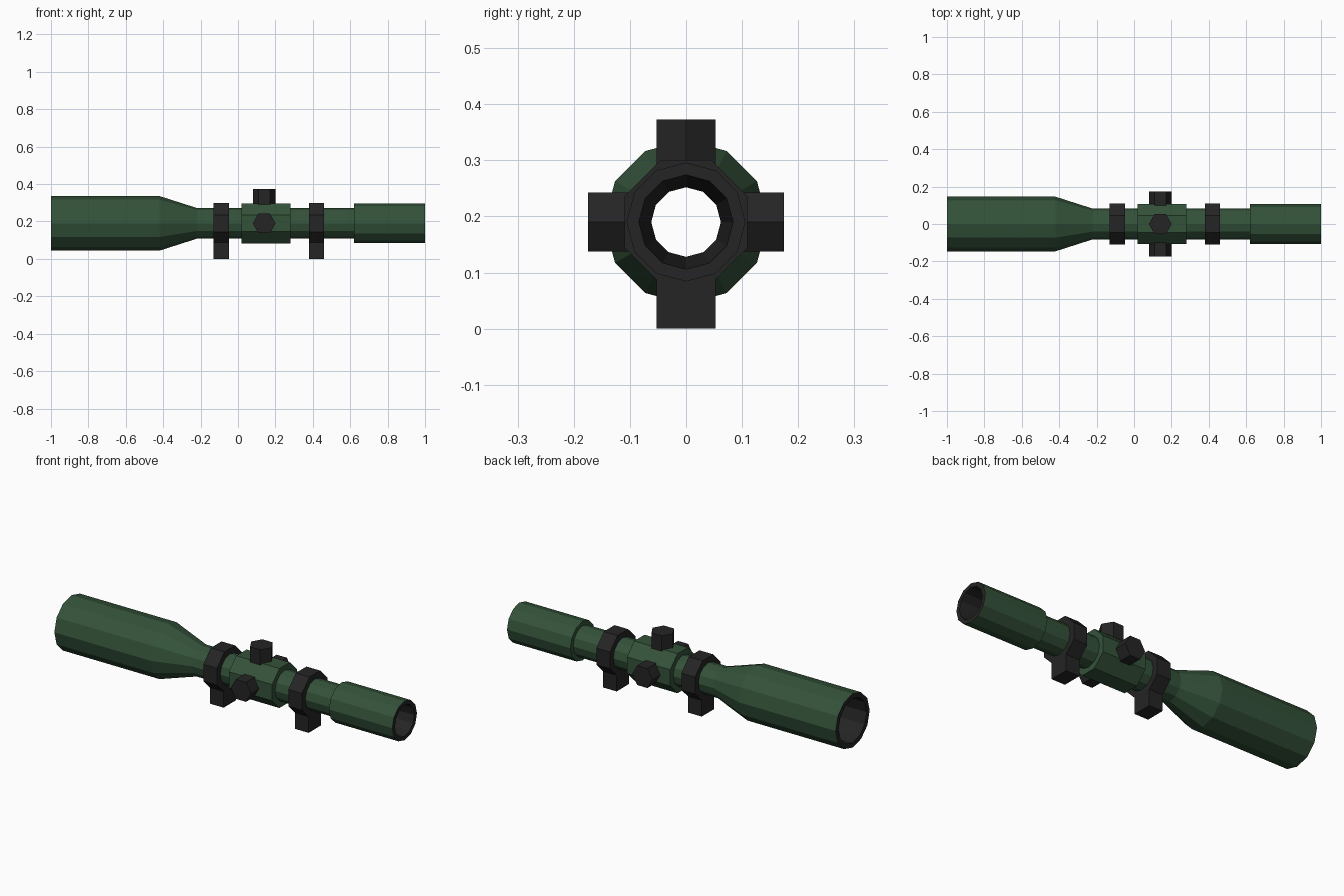
import bpy, bmesh
from math import pi, cos, sin
from mathutils import Matrix, Vector

if "Cube" in bpy.data.objects:
    bpy.data.objects.remove(bpy.data.objects["Cube"])

AXIS_Z = 0.19


def material(name, color):
    m = bpy.data.materials.new(name)
    m.diffuse_color = (*color, 1)
    m.use_nodes = True
    m.node_tree.nodes["Principled BSDF"].inputs["Base Color"].default_value = m.diffuse_color
    return m


GREEN = material("green_paint", (0.034, 0.085, 0.042))
BLACK = material("black_metal", (0.018, 0.018, 0.019))


def finish(name, bm, mats):
    bmesh.ops.recalc_face_normals(bm, faces=bm.faces)
    me = bpy.data.meshes.new(name)
    bm.to_mesh(me)
    bm.free()
    for m in mats:
        me.materials.append(m)
    ob = bpy.data.objects.new(name, me)
    bpy.context.collection.objects.link(ob)
    return ob


def lathe(name, profile, sides, mats, turn=0.0, dark_from=None):
    """Closed (x, radius) loop turned about the sight axis."""
    bm = bmesh.new()
    rings = []
    for x, r in profile:
        rings.append([bm.verts.new((x, r * cos(turn + 2 * pi * i / sides),
                                    AXIS_Z + r * sin(turn + 2 * pi * i / sides)))
                      for i in range(sides)])
    n = len(rings)
    for k in range(n):
        a, b = rings[k], rings[(k + 1) % n]
        for i in range(sides):
            j = (i + 1) % sides
            f = bm.faces.new((a[i], a[j], b[j], b[i]))
            if dark_from is not None and k >= dark_from:
                f.material_index = 1
    return finish(name, bm, mats)


def knob(name, direction):
    """Six-sided adjustment knob standing out from the housing."""
    d = Vector(direction)
    x = Vector((1, 0, 0))
    rot = Matrix((x, d.cross(x), d)).transposed().to_4x4()
    start, end = 0.10, (0.183 if d.z > 0 else 0.175)
    centre = Vector((0.14, 0, AXIS_Z)) + d * (start + end) / 2
    bm = bmesh.new()
    bmesh.ops.create_cone(bm, cap_ends=True, segments=6, radius1=0.061, radius2=0.061,
                          depth=end - start,
                          matrix=Matrix.Translation(centre) @ rot @ Matrix.Rotation(pi / 2, 4, 'Z'))
    # keep a corner pointing along the sight axis
    if max(v.co.x for v in bm.verts) < 0.14 + 0.058:
        bmesh.ops.rotate(bm, verts=bm.verts, cent=centre,
                         matrix=Matrix.Rotation(pi / 6, 3, d))
    return finish(name, bm, [BLACK])


# Main tube: green outside, dark rims and hollow bore
lathe("scope_tube", [(-1, 0.146), (-0.42, 0.146), (-0.22, 0.082), (0.62, 0.082),
                     (0.62, 0.106), (1, 0.106),
                     (1, 0.084), (0.62, 0.062), (-0.22, 0.062), (-0.42, 0.12), (-1, 0.12)],
      12, [GREEN, BLACK], dark_from=5)

# Octagonal housing for the knobs
OCT = 1 / cos(pi / 8)
lathe("knob_housing", [(0.02, 0.107 * OCT), (0.28, 0.107 * OCT), (0.28, 0.07), (0.02, 0.07)],
      8, [GREEN], turn=pi / 8)

knob("top_knob", (0, 0, 1))
knob("front_knob", (0, -1, 0))
knob("back_knob", (0, 1, 0))

# Mount rings with their feet
for label, x in (("front", -0.09), ("rear", 0.42)):
    lathe(label + "_mount_ring", [(x - 0.041, 0.11 * OCT), (x + 0.041, 0.11 * OCT),
                                  (x + 0.041, 0.07), (x - 0.041, 0.07)],
          8, [BLACK], turn=pi / 8)
    bm = bmesh.new()
    bmesh.ops.create_cube(bm, size=1, matrix=Matrix.Translation((x, 0, 0.05))
                          @ Matrix.Diagonal((0.082, 0.106, 0.10, 1)))
    finish(label + "_mount_foot", bm, [BLACK])
